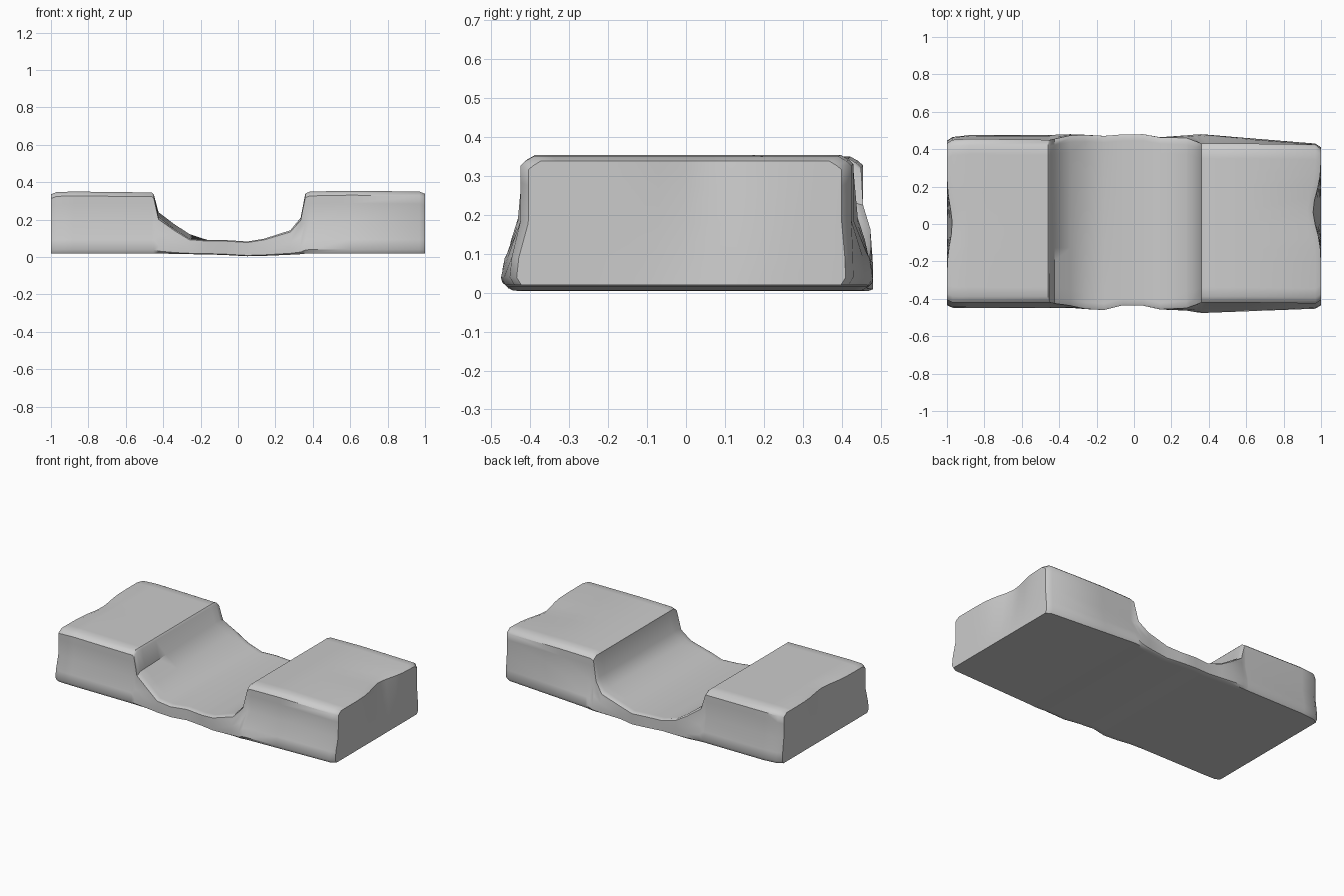
import bpy, bmesh, math

# Cross-sections along x: x, bottom z, top z, front y (low, high), back y (low, high)
STATIONS = [
    (-1.00, .02, .335, -.435, -.405, .445, .43),
    (-.97, .02, .347, -.448, -.42, .465, .45),
    (-.88, .02, .35, -.45, -.42, .475, .455),
    (-.46, .02, .345, -.45, -.42, .475, .45),
    (-.45, .02, .335, -.45, -.42, .475, .45),
    (-.425, .02, .215, -.45, -.425, .477, .455),
    (-.34, .016, .15, -.448, -.43, .48, .47),
    (-.26, .015, .098, -.455, -.45, .477, .47),
    (-.16, .014, .09, -.46, -.46, .471, .47),
    (-.06, .01, .09, -.435, -.435, .479, .479),
    (.05, .004, .083, -.437, -.437, .48, .48),
    (.14, .006, .098, -.457, -.455, .464, .46),
    (.28, .012, .143, -.463, -.44, .474, .45),
    (.335, .015, .21, -.472, -.43, .479, .44),
    (.36, .018, .34, -.475, -.42, .48, .43),
    (.385, .02, .35, -.475, -.42, .478, .43),
    (.60, .02, .354, -.467, -.42, .46, .43),
    (.97, .02, .35, -.453, -.425, .43, .425),
    (1.00, .02, .338, -.435, -.405, .41, .40),
]
V = [0, .025] + [i / 12 for i in range(1, 12)] + [.975, 1]
W = [0, .06, .22, .5, .8, .93, 1]


def place(i, j, k):
    """Map a grid point of a box onto the block."""
    x, zb, zt, fl, fh, bl, bh = STATIONS[i]
    v, w = V[j], W[k]
    z = zb + (zt - zb) * w
    t = min(max((z - .07) / .11, 0), 1)
    inset = .012 if w in (0, 1) else 0
    front = fl + (fh - fl) * t + inset
    back = bl + (bh - bl) * t - inset
    y = front + (back - front) * v
    # rounded long top edges and a slight twist of the left slope
    if w == 1 and j in (0, len(V) - 1):
        z -= .012 if zt > .2 else 0
    if -.44 < x < -.2:
        z += .025 * v * w
    # shallow hollow in the upper part of both ends
    if x < -.9:
        x += .028 * w * math.exp(-(y / .13) ** 2)
    elif x > .9:
        x -= .043 * w * math.exp(-((y - .07) / .13) ** 2)
    return x, y, z


bm = bmesh.new()
cache = {}


def vert(p):
    if p not in cache:
        cache[p] = bm.verts.new(place(*p))
    return cache[p]


# Six sides of the grid box
n = (len(STATIONS), len(V), len(W))
for axis in range(3):
    a, b = [q for q in range(3) if q != axis]
    for end in (0, n[axis] - 1):
        for p in range(n[a] - 1):
            for q in range(n[b] - 1):
                corners = []
                for dp, dq in ((0, 0), (1, 0), (1, 1), (0, 1)):
                    key = [0, 0, 0]
                    key[axis], key[a], key[b] = end, p + dp, q + dq
                    corners.append(vert(tuple(key)))
                bm.faces.new(corners)
bmesh.ops.recalc_face_normals(bm, faces=bm.faces)

mesh = bpy.data.meshes.new("cradle_block")
bm.to_mesh(mesh)
bm.free()
block = bpy.data.objects.new("cradle_block", mesh)
bpy.context.collection.objects.link(block)
bpy.context.view_layer.objects.active = block
block.select_set(True)
bpy.ops.object.shade_smooth_by_angle(angle=math.radians(40))
